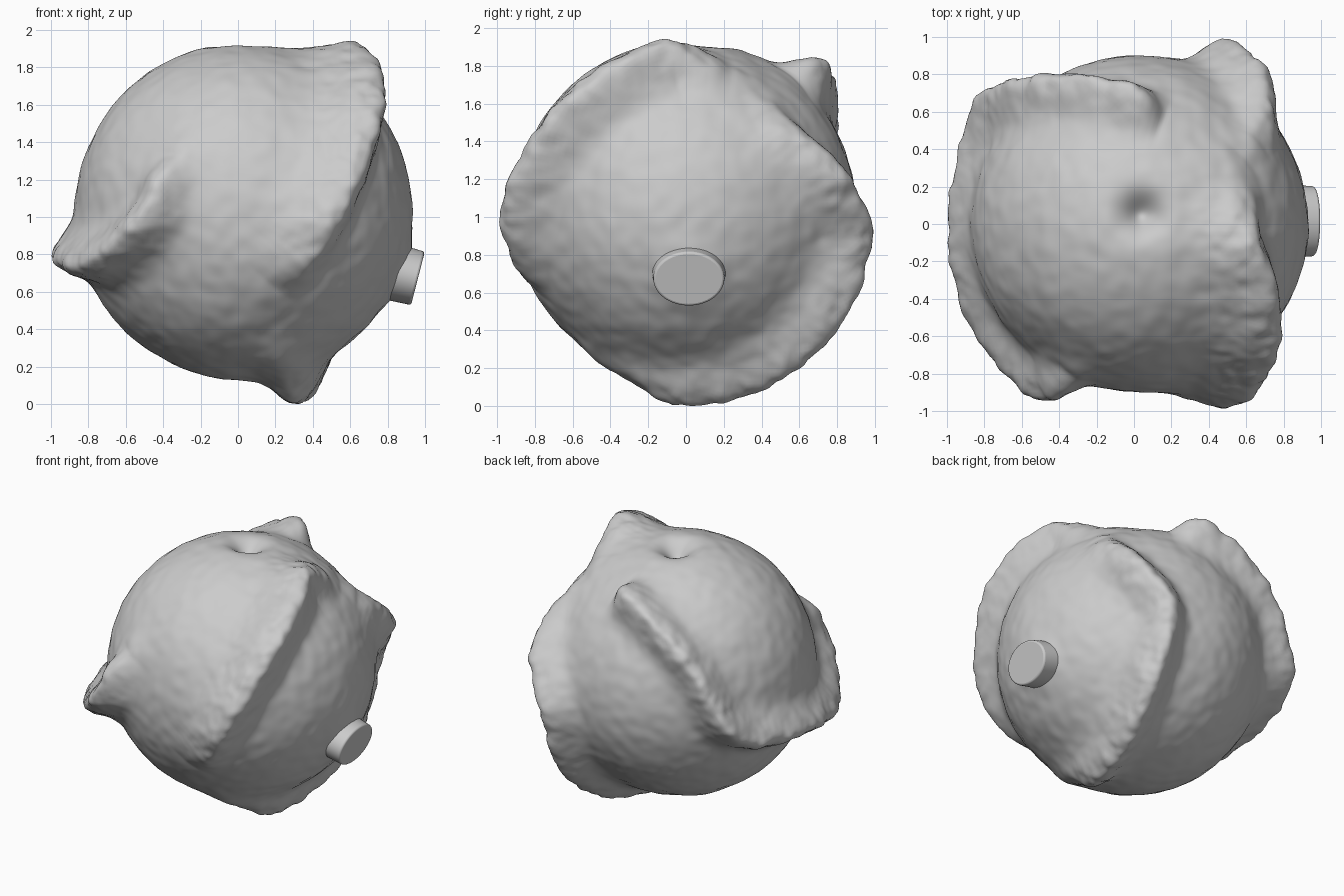
import bpy, bmesh, math
from mathutils import Vector, noise

if "Cube" in bpy.data.objects:
    bpy.data.objects.remove(bpy.data.objects["Cube"])

CENTER = Vector((0.03, 0, 1.03))
R = 0.9

# Crest paths of the three ridges, with (right width, left width) seen along the path
RIDGES = [
    ([(.57, .24, 1.75), (.62, .1, 1.83), (.66, -.1, 1.915), (.74, -.32, 1.83), (.77, -.52, 1.71),
      (.74, -.75, 1.48), (.58, -.96, 1.06), (.40, -.92, .78), (.2, -.8, .62)], .2, .12),
    ([(.16, .57, 1.73), (0, .73, 1.83), (-.4, .79, 1.61), (-.64, .76, 1.35), (-.83, .68, 1.0),
      (-.93, .42, .84), (-.99, 0, .79), (-.94, -.4, .74), (-.8, -.67, .76), (-.55, -.93, .97),
      (-.44, -.92, 1.18), (-.33, -.82, 1.33)], .12, .13),
    ([(.65, .46, 1.56), (.72, .6, 1.44), (.7, .83, 1.24), (.5, .98, .9), (.48, .83, .46),
      (.42, .5, .13), (.32, 0, 0), (.28, -.25, .1), (.22, -.45, .22)], .16, .12),
]


def smooth_path(points, steps=5):
    """Catmull-Rom path as (direction, height above the sphere)."""
    p = [Vector(c) - CENTER for c in points]
    p = [p[0]] + p + [p[-1]]
    out = []
    for i in range(1, len(p) - 2):
        a, b, c, d = p[i - 1:i + 3]
        for s in range(steps):
            t = s / steps
            out.append(.5 * (2 * b + (c - a) * t + (2 * a - 5 * b + 4 * c - d) * t * t
                             + (3 * b - a - 3 * c + d) * t ** 3))
    out.append(p[-1])
    return [(v.normalized(), max(0, v.length - R)) for v in out]


def ridge_height(n, path, right, left):
    k = min(range(len(path)), key=lambda i: (path[i][0] - n).length_squared)
    best = None
    for i in (k - 1, k):
        if i < 0 or i + 1 >= len(path):
            continue
        (a, ha), (b, hb) = path[i], path[i + 1]
        ab = b - a
        t = min(1, max(0, (n - a).dot(ab) / ab.length_squared))
        q = a + ab * t
        d = (n - q).length
        if best is None or d < best[0]:
            best = (d, ha + (hb - ha) * t, ab.cross(n - q).dot(n) / (ab.length * max(d, 1e-6)))
    d, h, side = best
    if d > .6:
        return 0
    m = .5 + .5 * max(-1, min(1, side))
    w = right * (1 - m) + left * m
    return h * math.exp(-(d / w) ** 1.9)


# Round body with raised ridges, rough skin, a dimple on top and a swelling under the stub
bm = bmesh.new()
bmesh.ops.create_icosphere(bm, subdivisions=7, radius=1)
paths = [(smooth_path(p), r, l) for p, r, l in RIDGES]
pit = Vector((.01, .06, .89)).normalized()
stub_dir = (Vector((.94, .015, .69)) - CENTER).normalized()
for v in bm.verts:
    n = v.co.normalized()
    h = max(ridge_height(n, *p) for p in paths)
    q = n * (R + h)
    rough = .005 * noise.noise(q * 4) + .005 * noise.noise(q * 11)
    rough += min(h, .14) * (.12 * noise.noise(q * 8) + .07 * noise.noise(q * 17))
    d = (n - pit).length * R
    dent = .13 * math.exp(-(d / .11) ** 2)
    swell = .025 * math.exp(-((n - stub_dir).length * R / .2) ** 4)
    v.co = CENTER + n * (R + h + rough + swell - dent)
    v.co.z = max(v.co.z, 0)
for f in bm.faces:
    f.smooth = True
mesh = bpy.data.meshes.new("ridged_body")
bm.to_mesh(mesh)
bm.free()
bpy.context.collection.objects.link(bpy.data.objects.new("ridged_body", mesh))

# Short oval stub on the right side, tilted slightly down
axis = Vector((.97, 0, -.25)).normalized()
bpy.ops.mesh.primitive_cone_add(vertices=64, radius1=1.08, radius2=1, depth=.26,
                                location=Vector((.962, .015, .672)) - axis * .13)
stub = bpy.context.object
stub.name = "side_stub"
stub.scale = (.147, .187, 1)
stub.rotation_euler = (0, math.acos(axis.z), 0)
bpy.ops.object.transform_apply(location=False, rotation=False, scale=True)
bevel = stub.modifiers.new("soft_rim", 'BEVEL')
bevel.width = .012
bevel.segments = 3
bpy.ops.object.shade_smooth_by_angle(angle=math.radians(40))
